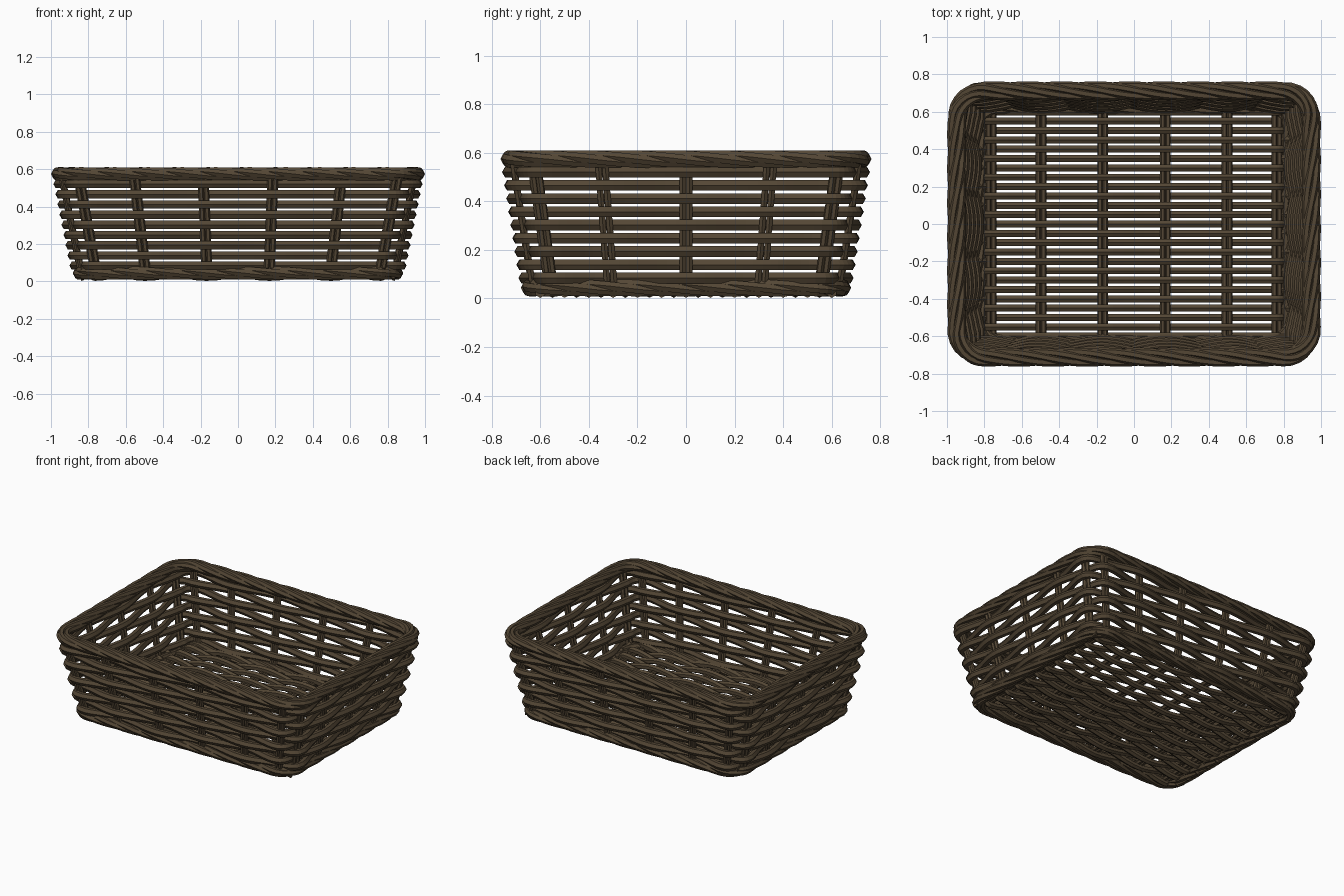
import bpy, math
from mathutils import Vector

if "Cube" in bpy.data.objects:
    bpy.data.objects.remove(bpy.data.objects["Cube"])

Z = Vector((0, 0, 1))
mat = bpy.data.materials.new("dark wicker brown")
mat.diffuse_color = (0.088, 0.062, 0.035, 1)
mat.use_nodes = True
mat.node_tree.nodes["Principled BSDF"].inputs["Base Color"].default_value = mat.diffuse_color


def tube_part(name, strands, sides=6):
    """strands: list of (rings, radius, closed); a ring is (centre, axis_a, axis_b)."""
    verts, faces = [], []
    for rings, rad, closed in strands:
        base, n = len(verts), len(rings)
        for c, a, b in rings:
            for k in range(sides):
                t = 2 * math.pi * k / sides
                verts.append(c + a * (rad * math.cos(t)) + b * (rad * math.sin(t)))
        for i in range(n if closed else n - 1):
            j = (i + 1) % n
            for k in range(sides):
                m = (k + 1) % sides
                faces.append((base + i * sides + k, base + j * sides + k,
                              base + j * sides + m, base + i * sides + m))
        if not closed:
            faces.append([base + k for k in reversed(range(sides))])
            faces.append([base + (n - 1) * sides + k for k in range(sides)])
    me = bpy.data.meshes.new(name)
    me.from_pydata(verts, [], faces)
    me.materials.append(mat)
    # consistent outward faces
    import bmesh
    bm = bmesh.new()
    bm.from_mesh(me)
    bmesh.ops.recalc_face_normals(bm, faces=bm.faces)
    bm.to_mesh(me)
    bm.free()
    ob = bpy.data.objects.new(name, me)
    bpy.context.collection.objects.link(ob)
    return ob


def perimeter(hx, hy, r):
    return 4 * (hx - r) + 4 * (hy - r) + 2 * math.pi * r


def outline(hx, hy, r, s):
    """Point and outward normal at length s round a rounded rectangle (front-left start)."""
    s %= perimeter(hx, hy, r)
    ex, ey, arc = hx - r, hy - r, math.pi * r / 2
    corners = [(ex, -ey), (ex, ey), (-ex, ey), (-ex, -ey)]
    for i, (cx, cy) in enumerate(corners):
        side = 2 * (ex if i % 2 == 0 else ey)
        a0 = -math.pi / 2 + i * math.pi / 2
        c = Vector((cx, cy, 0))
        if s <= side:
            n = Vector((math.cos(a0), math.sin(a0), 0))
            return c + n * r + Vector((n.y, -n.x, 0)) * (side - s), n
        s -= side
        if s <= arc:
            n = Vector((math.cos(a0 + s / r), math.sin(a0 + s / r), 0))
            return c + n * r, n
        s -= arc
    return c + n * r, n


# wall size at a given height, and the stake positions round it
R = 0.12
FX = (-0.9, -0.586, -0.197, 0.197, 0.586, 0.9)
FY = (-0.876, -0.487, 0, 0.487, 0.876)


def wall(z):
    t = (z - 0.1) / 0.42
    return 0.855 + 0.083 * t, 0.643 + 0.065 * t


def stake_lengths(hx, hy):
    arc, out, start = math.pi * R / 2, [], 0
    for i in range(4):
        h = hx if i % 2 == 0 else hy
        out += [start + f * h + h - R for f in (FX if i % 2 == 0 else FY)]
        start += 2 * (h - R) + arc
    return out


# woven wall rows, passing in and out of the stakes
rows = []
for row in range(9):
    z = 0.084 + 0.0545 * row
    hx, hy = wall(z)
    st = stake_lengths(hx, hy)
    P = perimeter(hx, hy, R)
    st.append(st[0] + P)
    rings = []
    for i in range(len(st) - 1):
        for k in range(8):
            f = k / 8
            p, n = outline(hx, hy, R, st[i] + (st[i + 1] - st[i]) * f)
            off = 0.024 * math.cos(math.pi * (i + f + row))
            rings.append((p + n * off + Z * z, n, Z))
    rows.append((rings, 0.0255, True))
tube_part("wall_weave", rows)

# paired upright stakes on the two ends
ends = []
for i in list(range(6, 11)) + list(range(17, 22)):
    for d in (-0.014, 0.014):
        rings = []
        for z in (0.03, 0.3, 0.57):
            hx, hy = wall(z)
            p, n = outline(hx, hy, R, stake_lengths(hx, hy)[i])
            t = Vector((-n.y, n.x, 0))
            rings.append((p + t * d + Z * z, n, t))
        ends.append((rings, 0.015, False))
tube_part("end_stakes", ends)

# paired stakes running down the front, under the floor weave and up the back
FLOOR = 0.046
longs = []
for i in range(6):
    for d in (-0.014, 0.014):
        half = []
        for z in (0.57, 0.3, 0.075):
            hx, hy = wall(z)
            p, n = outline(hx, hy, R, stake_lengths(hx, hy)[i])
            half.append(Vector((p.x + d, p.y, z)))
        half.append(Vector((half[-1].x, half[-1].y + 0.03, FLOOR)))
        pts = half + [Vector((p.x, -p.y, p.z)) for p in reversed(half)]
        rings = []
        for k, p in enumerate(pts):
            tan = (pts[min(k + 1, 7)] - pts[max(k - 1, 0)]).normalized()
            x = Vector((1, 0, 0))
            rings.append((p, x, tan.cross(x).normalized()))
        longs.append((rings, 0.015, False))
tube_part("floor_and_side_stakes", longs)

# woven floor strands
hx0, hy0 = wall(0.075)
xs = [-0.84] + [f * hx0 for f in FX] + [0.84]
floor = []
for row in range(25):
    y = -0.6 + 0.05 * row
    rings = []
    for i in range(7):
        for k in range(6 if i < 6 else 7):
            f = k / 6
            x = xs[i] + (xs[i + 1] - xs[i]) * f
            off = 0.022 * math.cos(math.pi * (i + f + row))
            rings.append((Vector((x, y, FLOOR + off)), Z, Vector((0, 1, 0))))
    floor.append((rings, 0.0215, False))
tube_part("floor_weave", floor)


# twisted rope borders
def rope(name, hx, hy, r, z, turns, wide, tall, rad, count=5):
    P, n_seg, strands = perimeter(hx, hy, r), 180, []
    for c in range(count):
        rings = []
        for k in range(n_seg):
            p, n = outline(hx, hy, r, P * k / n_seg)
            a = 2 * math.pi * (c / count - turns * k / n_seg)
            rings.append((p + n * (wide * math.cos(a)) + Z * (z + tall * math.sin(a)), n, Z))
        strands.append((rings, rad, True))
    tube_part(name, strands)


rope("top_rim", 0.948, 0.712, 0.15, 0.574, 7, 0.029, 0.017, 0.022)
rope("bottom_rim", 0.836, 0.632, 0.11, 0.044, 6, 0.026, 0.017, 0.021)
